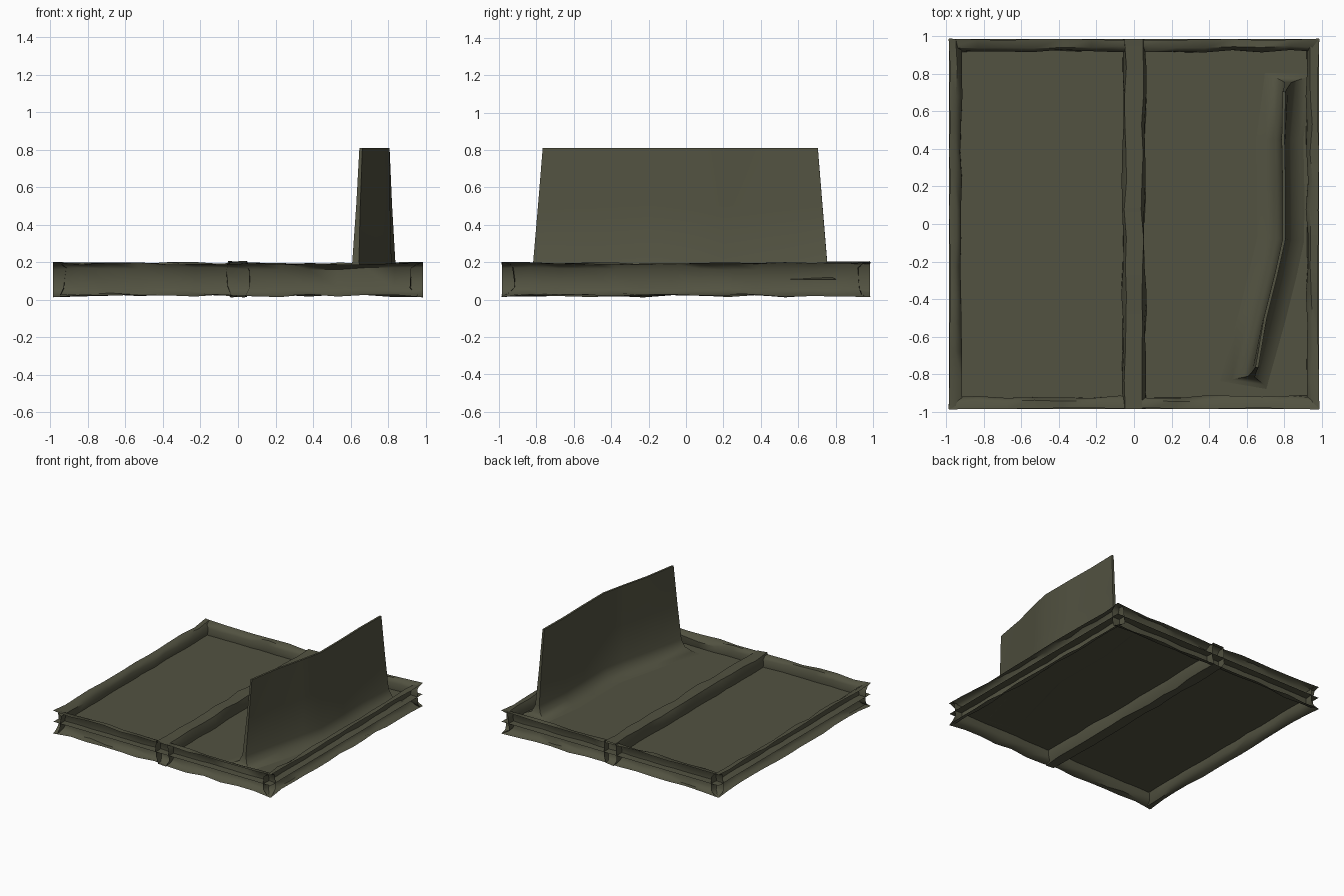
import bpy, bmesh, math, random
from mathutils import Vector, Matrix

if "Cube" in bpy.data.objects:
    bpy.data.objects.remove(bpy.data.objects["Cube"])

random.seed(4)

stone = bpy.data.materials.new("dark olive stone")
stone.diffuse_color = (0.085, 0.085, 0.053, 1)
stone.use_nodes = True
stone.node_tree.nodes["Principled BSDF"].inputs["Base Color"].default_value = stone.diffuse_color


def make_object(name, rows, closed=False, cap=False, matrix=None):
    """Skin rows of points into a surface; closed joins each row into a ring."""
    bm = bmesh.new()
    grid = [[bm.verts.new(p) for p in row] for row in rows]
    n = len(grid[0])
    for a, b in zip(grid, grid[1:]):
        for i in range(n if closed else n - 1):
            j = (i + 1) % n
            bm.faces.new((a[i], a[j], b[j], b[i]))
    if cap:
        bm.faces.new(grid[0])
    bmesh.ops.recalc_face_normals(bm, faces=bm.faces)
    if matrix:
        bm.transform(matrix)
    mesh = bpy.data.meshes.new(name)
    bm.to_mesh(mesh)
    bm.free()
    mesh.materials.append(stone)
    obj = bpy.data.objects.new(name, mesh)
    bpy.context.collection.objects.link(obj)
    bpy.ops.object.select_all(action='DESELECT')
    obj.select_set(True)
    bpy.context.view_layer.objects.active = obj
    bpy.ops.object.shade_smooth_by_angle(angle=math.radians(50))
    return obj


def beam_rows(section, stations, wobble, outer=None):
    """Sweep an (offset, height) section along x with rough-hewn wobble."""
    rows = []
    for k in range(stations + 1):
        x = -0.985 + 1.97 * k / stations
        row = []
        for d, z in section:
            dz = random.uniform(-wobble, wobble)
            dd = random.uniform(-wobble, wobble)
            if d == outer:
                dd *= 0.5
            if k in (0, stations) and d == outer:      # flared corner tips
                dd, dz = -0.005, math.copysign(0.008, z - 0.11)
            row.append(Vector((x, d + dd, max(0.0, z + dz))))
        rows.append(row)
    return rows


# Edge beams: half sections, open on the outside, one per side
half = [(-0.983, 0.194), (-0.945, 0.193), (-0.922, 0.165),
        (-0.922, 0.06), (-0.945, 0.03), (-0.983, 0.022)]
for i, side in enumerate(("front", "right", "back", "left")):
    make_object(side + "_edge_beam", beam_rows(half, 13, 0.008, -0.983),
                matrix=Matrix.Rotation(i * math.pi / 2, 4, 'Z'))

# Centre beam: full eight-sided log running front to back
full = [(-0.045, 0.2), (0.045, 0.2), (0.06, 0.16), (0.06, 0.07),
        (0.04, 0.02), (-0.04, 0.02), (-0.06, 0.07), (-0.06, 0.16)]
make_object("centre_beam", beam_rows(full, 13, 0.008), closed=True,
            matrix=Matrix.Rotation(math.pi / 2, 4, 'Z'))

# Floor: thin sheet reaching the outer edges
make_object("floor", [[(x, y, 0.11) for y in (-0.985, 0.985)]
                      for x in (-0.985, 0.985)])

# Upright wall: thin bent slab with a flared foot
path = [Vector(p) for p in ((0.655, -0.765), (0.70, -0.50), (0.76, -0.26),
                            (0.80, -0.08), (0.80, 0.20), (0.795, 0.45),
                            (0.80, 0.705))]
levels = [(0.81, 0.008, 0.0), (0.50, 0.011, 0.025), (0.20, 0.018, 0.05),
          (0.145, 0.04, 0.06), (0.118, 0.09, 0.08), (0.109, 0.15, 0.10)]
rows = []
for z, half_width, extend in levels:
    left, right = [], []
    for k, p in enumerate(path):
        t = (path[min(k + 1, len(path) - 1)] - path[max(k - 1, 0)]).normalized()
        normal = Vector((-t.y, t.x))
        shift = -extend if k == 0 else extend if k == len(path) - 1 else 0
        q = p + t * shift
        if k == 0:
            q.x -= extend * 0.4
        if k == len(path) - 1:
            q.x += extend * 0.4
        a, b = q + normal * half_width, q - normal * min(half_width, 0.11)
        left.append((a.x, a.y, z))
        right.append((b.x, b.y, z))
    rows.append(left + right[::-1])
make_object("upright_wall", rows, closed=True, cap=True)
